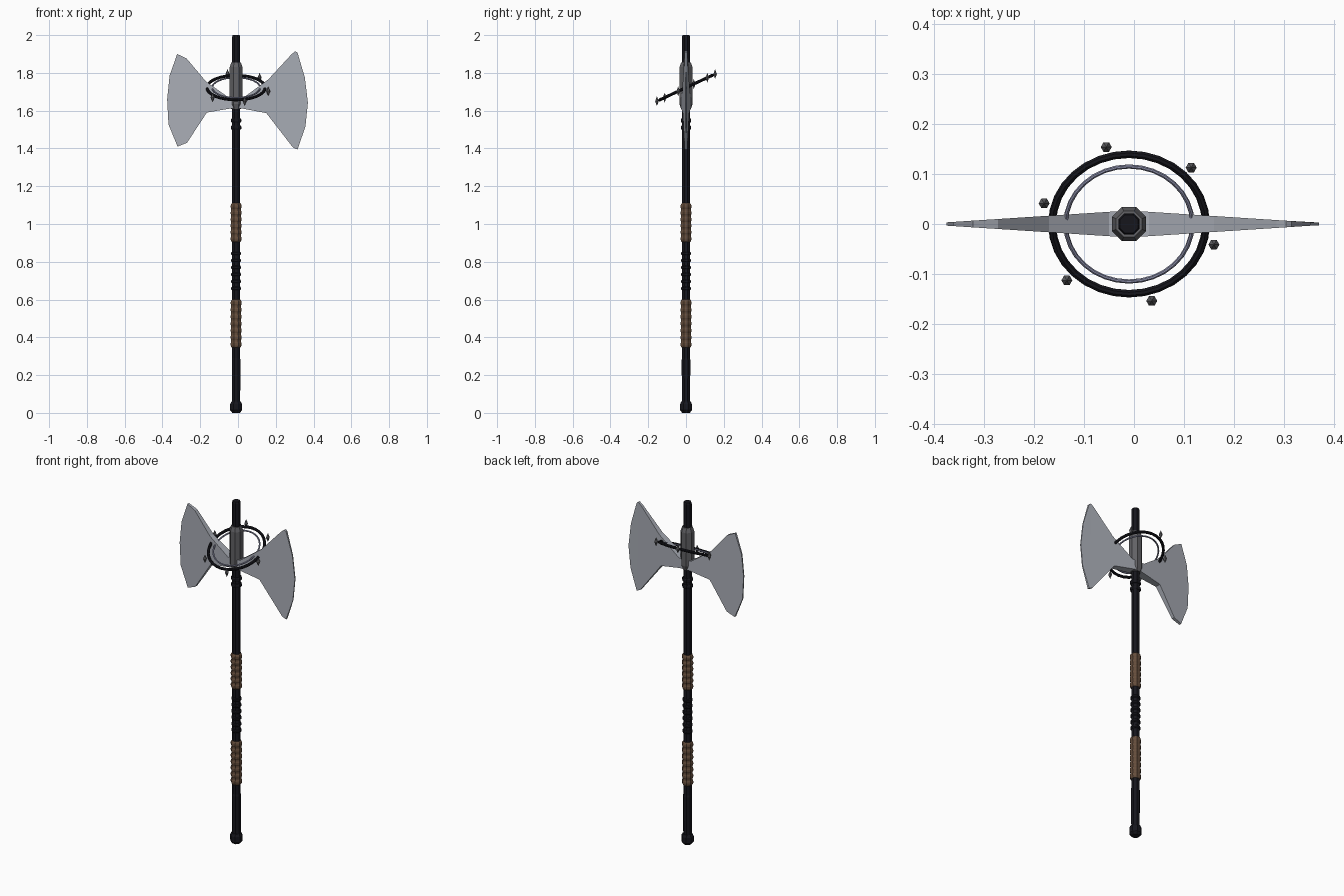
import bpy, bmesh
from math import sin, cos, pi, radians
from mathutils import Matrix

if "Cube" in bpy.data.objects:
    bpy.data.objects.remove(bpy.data.objects["Cube"])

CX = -0.01          # shaft axis
RING_Z = 1.722
TILT = Matrix.Translation((CX, 0, RING_Z)) @ Matrix.Rotation(radians(25), 4, 'X')


def material(name, r, g, b):
    m = bpy.data.materials.new(name)
    m.diffuse_color = (r, g, b, 1)
    m.use_nodes = True
    m.node_tree.nodes["Principled BSDF"].inputs["Base Color"].default_value = m.diffuse_color
    return m


BLACK = material("black_metal", 0.008, 0.008, 0.012)
BROWN = material("brown_leather", 0.13, 0.075, 0.045)
STEEL = material("blade_steel", 0.40, 0.42, 0.47)
IRON = material("dark_iron", 0.12, 0.12, 0.13)
BLUE = material("blue_steel", 0.28, 0.29, 0.42)


def finish(name, bm, mat):
    bmesh.ops.recalc_face_normals(bm, faces=bm.faces)
    me = bpy.data.meshes.new(name)
    bm.to_mesh(me)
    bm.free()
    me.materials.append(mat)
    ob = bpy.data.objects.new(name, me)
    bpy.context.collection.objects.link(ob)
    return ob


def lathe(name, profile, mat, sides=8):
    """Faceted solid of revolution around the shaft axis, profile = (radius, z)."""
    bm = bmesh.new()
    loops = []
    for r, z in profile:
        loops.append([bm.verts.new((CX + r * cos((i + .5) * 2 * pi / sides),
                                    r * sin((i + .5) * 2 * pi / sides), z))
                      for i in range(sides)])
    for a, b in zip(loops, loops[1:]):
        for i in range(sides):
            j = (i + 1) % sides
            bm.faces.new((a[i], a[j], b[j], b[i]))
    bm.faces.new(loops[0])
    bm.faces.new(loops[-1])
    return finish(name, bm, mat)


def band(name, z, r, h, mat):
    lathe(name, [(r - .004, z - h), (r, z - h / 2), (r, z + h / 2), (r - .004, z + h)], mat)


def grip(name, z0, z1, turns):
    step = (z1 - z0) / turns
    prof = [(.024, z0)]
    for i in range(turns):
        z = z0 + i * step
        prof += [(.028, z + .12 * step), (.031, z + .35 * step),
                 (.031, z + .65 * step), (.028, z + .88 * step)]
    lathe(name, prof + [(.024, z1)], BROWN)


def blade(name, outline):
    """Wedge whose thickness falls off evenly from the shaft to the edge."""
    bm = bmesh.new()
    half = lambda x: .003 + .024 * max(0, 1 - abs(x - CX) / .37)
    sides = [[bm.verts.new((x, s * half(x), z)) for x, z in outline] for s in (-1, 1)]
    a, b = sides
    n = len(outline)
    for i in range(n):
        j = (i + 1) % n
        bm.faces.new((a[i], a[j], b[j], b[i]))
    bm.faces.new(a)
    bm.faces.new(b)
    bmesh.ops.triangulate(bm, faces=[f for f in bm.faces if len(f.verts) > 4])
    finish(name, bm, STEEL)


def hoop(name, major, minor, mat):
    bpy.ops.mesh.primitive_torus_add(major_radius=major, minor_radius=minor,
                                     major_segments=32, minor_segments=8)
    ob = bpy.context.object
    ob.name = name
    ob.matrix_world = TILT
    ob.data.materials.append(mat)


# Shaft, pommel and socket
lathe("shaft", [(.023, .03), (.025, .28), (.023, .29), (.023, 1.99), (.020, 2.0)], BLACK)
lathe("pommel", [(.022, 0), (.034, .014), (.034, .046), (.027, .06)], BLACK)
lathe("head_socket", [(.029, 1.61), (.037, 1.635), (.037, 1.83), (.028, 1.855)], IRON)

# Leather grips and shaft bands
grip("lower_grip", .345, .60, 7)
grip("upper_grip", .905, 1.11, 6)
for i in range(6):
    band(f"middle_band_{i + 1}", .659 + .037 * i, .028, .009, BLACK)
for i in range(2):
    band(f"neck_band_{i + 1}", 1.51 + .038 * i, .030, .011, BLACK)

# Two slightly different blades
blade("right_blade", [(CX, 1.615), (.03, 1.61), (.15, 1.587), (.291, 1.405), (.315, 1.394),
                      (.357, 1.516), (.37, 1.643), (.354, 1.775), (.315, 1.907),
                      (.304, 1.915), (.285, 1.90), (.16, 1.765), (.03, 1.67), (CX, 1.665)])
blade("left_blade", [(CX, 1.615), (-.05, 1.61), (-.165, 1.59), (-.27, 1.43), (-.32, 1.41),
                     (-.368, 1.527), (-.375, 1.66), (-.362, 1.786), (-.322, 1.90),
                     (-.272, 1.876), (-.17, 1.755), (-.05, 1.67), (CX, 1.665)])

# Tilted halo hoops
hoop("outer_hoop", .154, .008, BLACK)
hoop("inner_hoop", .127, .0045, BLUE)

# Upright spikes around the hoop
for k in range(6):
    a = radians(45 + 60 * k)
    c = TILT @ Matrix.Translation((.176 * cos(a), .176 * sin(a), 0))
    p = c.translation
    bm = bmesh.new()
    mid = [bm.verts.new((p.x + .011 * cos(i * pi / 3), p.y + .011 * sin(i * pi / 3), p.z))
           for i in range(6)]
    for s in (-1, 1):
        tip = bm.verts.new((p.x, p.y, p.z + s * .026))
        for i in range(6):
            bm.faces.new((mid[i], mid[(i + 1) % 6], tip))
    finish(f"hoop_spike_{k + 1}", bm, IRON)
